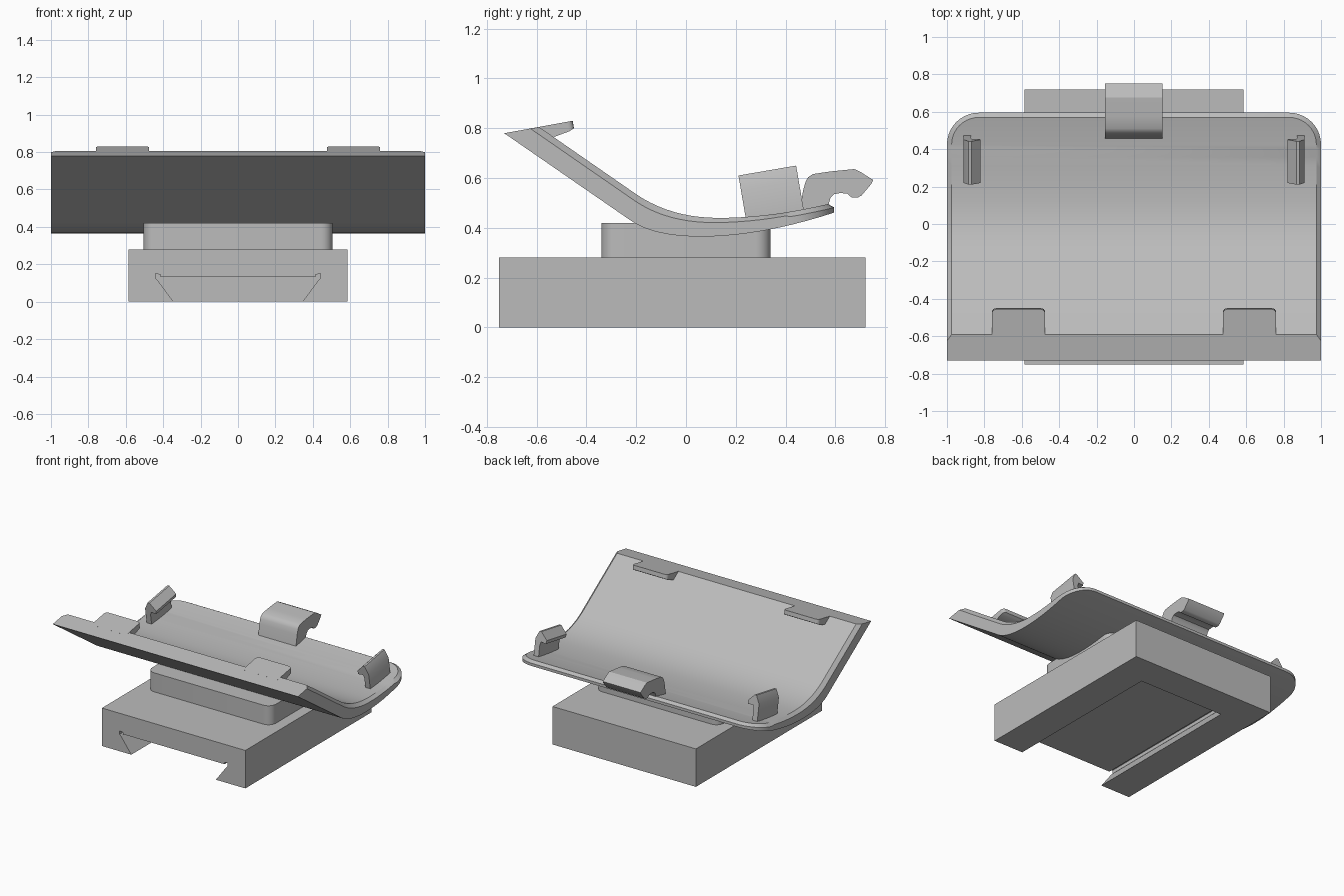
import bpy, bmesh, math
from mathutils import Matrix, Vector

cube = bpy.data.objects.get("Cube")
if cube:
    bpy.data.objects.remove(cube, do_unlink=True)

GREY = (0.5, 0.5, 0.5, 1)
grey = bpy.data.materials.new("mid grey")
grey.use_nodes = True
grey.diffuse_color = GREY
grey.node_tree.nodes["Principled BSDF"].inputs["Base Color"].default_value = GREY


def finish(name, bm, smooth=True):
    bmesh.ops.recalc_face_normals(bm, faces=bm.faces)
    mesh = bpy.data.meshes.new(name)
    bm.to_mesh(mesh)
    bm.free()
    mesh.materials.append(grey)
    obj = bpy.data.objects.new(name, mesh)
    bpy.context.collection.objects.link(obj)
    bpy.ops.object.select_all(action='DESELECT')
    obj.select_set(True)
    bpy.context.view_layer.objects.active = obj
    if smooth:
        bpy.ops.object.shade_smooth_by_angle(angle=math.radians(30))
    return obj


def prism(name, pts, place, a, b, soft=None, matrix=None, smooth=True):
    """Extrude a 2D outline from a to b; place(u, v, w) maps it into space."""
    bm = bmesh.new()
    ends = [[bm.verts.new(place(u, v, w)) for u, v in pts] for w in (a, b)]
    for ring in ends:
        bm.faces.new(ring)
    n = len(pts)
    for i in range(n):
        j = (i + 1) % n
        bm.faces.new((ends[0][i], ends[0][j], ends[1][j], ends[1][i]))
    if soft:
        edges = [e for e in bm.edges if soft(e)]
        bmesh.ops.bevel(bm, geom=edges, offset=0.025, segments=4, profile=0.5, affect='EDGES')
    if matrix:
        bm.transform(matrix)
    return finish(name, bm, smooth)


def along_x(u, v, w):
    return (w, u, v)


def along_y(u, v, w):
    return (u, w, v)


def along_z(u, v, w):
    return (u, v, w)


# Rail clamp block with a dovetail slot, open at the front and closed at the back
block = prism("rail_block", [(-0.585, 0), (0.585, 0), (0.585, 0.28), (-0.585, 0.28)],
              along_y, -0.75, 0.72, smooth=False)
half = [(0.345, 0), (0.43, 0.115), (0.44, 0.125), (0.44, 0.15), (0.415, 0.145), (0.415, 0.133)]
half.insert(0, (0.311, -0.046))
slot = half + [(-x, z) for x, z in reversed(half)]
cutter = prism("slot_cutter", slot, along_y, -0.9, 0.49, smooth=False)
cutter.hide_render = True
cut = block.modifiers.new("slot", 'BOOLEAN')
cut.operation = 'DIFFERENCE'
cut.solver = 'EXACT'
cut.object = cutter
bpy.context.view_layer.objects.active = block
bpy.ops.object.modifier_apply(modifier="slot")
bpy.data.objects.remove(cutter, do_unlink=True)

# Pedestal with rounded upright corners
R = 0.06
outline = []
for k, (sx, sy) in enumerate([(1, 1), (-1, 1), (-1, -1), (1, -1)]):
    for s in range(7):
        t = math.pi / 2 * (k + s / 6)
        outline.append((sx * (0.505 - R) + R * math.cos(t), sy * (0.34 - R) + R * math.sin(t)))
prism("pedestal", outline, along_z, 0.27, 0.42)


# Curved tray: side profile of the lower and upper surfaces
def bezier(p0, p1, p2, n=10):
    a, b, c = Vector(p0), Vector(p1), Vector(p2)
    return [a * (1 - t) ** 2 + b * 2 * t * (1 - t) + c * t * t for t in (i / n for i in range(1, n + 1))]


def profile(start, bend, knee, low, reach, end):
    return [Vector(start), Vector(bend)] + bezier(bend, knee, low) + bezier(low, reach, end)


def height(path, y):
    for p, q in zip(path, path[1:]):
        if y <= q.x:
            break
    return p.y + (q.y - p.y) * (y - p.x) / (q.x - p.x)


lower = profile((-0.73, 0.78), (-0.22, 0.428), (-0.127, 0.365), (0.06, 0.365), (0.3, 0.365), (0.6, 0.463))
upper = profile((-0.59, 0.805), (-0.2, 0.535), (-0.06, 0.44), (0.13, 0.44), (0.35, 0.44), (0.6, 0.503))

CHAMFER, CORNER, CY = 0.025, 0.17, 0.425
stations = []  # outer width, lower point, inner width, upper point
for lo, up in zip(lower, upper):
    if max(lo.x, up.x) < CY - 0.01:
        stations.append((1, lo, 1 - CHAMFER, up))
for i in range(11):
    a = math.pi / 2 * i / 10
    inner = CORNER - CHAMFER
    yo, yi = CY + CORNER * math.sin(a), CY + inner * math.sin(a)
    stations.append((1 - CORNER + CORNER * math.cos(a), Vector((yo, height(lower, yo))),
                     1 - CORNER + inner * math.cos(a), Vector((yi, height(upper, yi)))))

bm = bmesh.new()
rings = []
for wide, lo, narrow, up in stations:
    if lo.x < CY:
        mid = lo.lerp(up, 0.75)
    else:
        mid = Vector((lo.x, height(upper, lo.x) - 0.02))
    side = [(wide, lo), (wide, mid), (narrow, up)]
    ring = [(x, p.x, p.y) for x, p in side] + [(-x, p.x, p.y) for x, p in reversed(side)]
    rings.append([bm.verts.new(co) for co in ring])
for r, s in zip(rings, rings[1:]):
    for i in range(6):
        j = (i + 1) % 6
        bm.faces.new((r[i], r[j], s[j], s[i]))
bm.faces.new(rings[0])
last = rings[-1]
bm.faces.new((last[0], last[1], last[4], last[5]))
bm.faces.new((last[1], last[2], last[3], last[4]))
finish("curved_tray", bm)

# Two front retaining tabs with rounded tips
tab = [(-0.625, 0.799), (-0.455, 0.83), (-0.45, 0.80), (-0.47, 0.787), (-0.53, 0.765), (-0.6, 0.76)]


def is_tip(e):
    a, b = e.verts
    return a.co.y > -0.46 and b.co.y > -0.46 and abs(a.co.x - b.co.x) < 0.01


for side, word in ((1, "left"), (-1, "right")):
    prism(word + "_front_tab", tab, along_x, side * 0.475, side * 0.76, soft=is_tip)

    # Side hook: upright post with a ridge that overhangs inward
    hook = [(0.912, -0.14), (0.912, 0), (0.885, 0.056), (0.87, 0.056), (0.82, 0.005),
            (0.825, -0.02), (0.865, -0.015), (0.872, -0.04), (0.872, -0.14)]
    tilt = Matrix.Translation((0, 0.22, 0.555)) @ Matrix.Rotation(0.17, 4, 'X')
    prism(word + "_side_hook", [(side * x, z) for x, z in hook], along_y, 0, 0.235, matrix=tilt)

# Rear latch, curling over the back edge of the tray
latch = [(0.456, 0.465), (0.47, 0.55), (0.48, 0.585), (0.49, 0.603), (0.51, 0.616), (0.576, 0.626),
         (0.676, 0.636), (0.70, 0.625), (0.752, 0.592), (0.743, 0.575), (0.705, 0.53), (0.69, 0.522),
         (0.665, 0.522), (0.648, 0.537), (0.62, 0.54), (0.595, 0.535), (0.58, 0.52), (0.57, 0.485)]
prism("rear_latch", latch, along_x, -0.155, 0.153)
